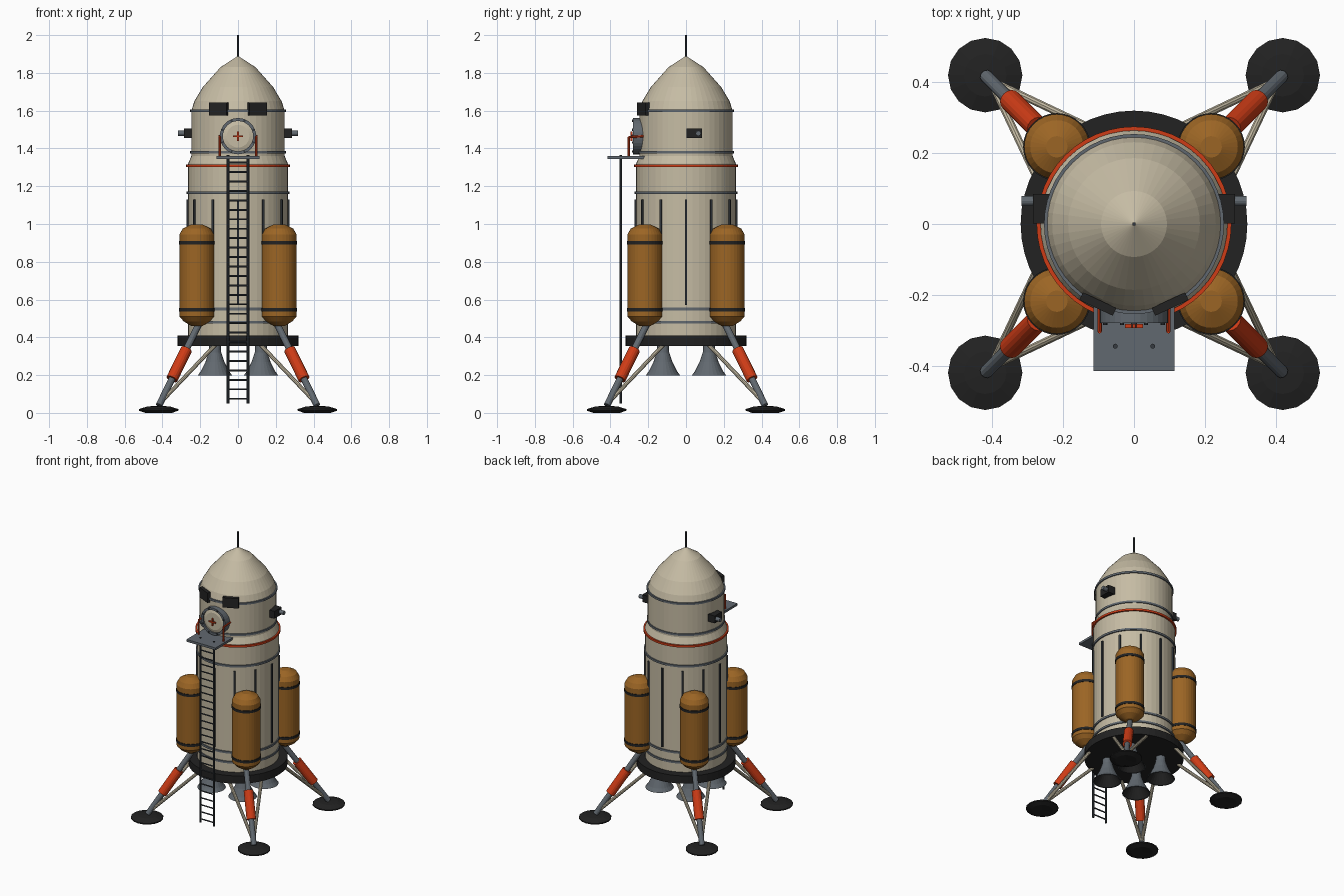
import bpy, bmesh
from math import sin, cos, pi, radians
from mathutils import Vector, Matrix

old = bpy.data.objects.get("Cube")
if old:
    bpy.data.objects.remove(old, do_unlink=True)


def material(name, r, g, b):
    m = bpy.data.materials.new(name)
    m.use_nodes = True
    m.diffuse_color = (r, g, b, 1)
    m.node_tree.nodes["Principled BSDF"].inputs["Base Color"].default_value = (r, g, b, 1)
    return m


CREAM = material("cream hull", 0.56, 0.50, 0.37)
STEEL = material("steel grey", 0.12, 0.14, 0.16)
SLATE = material("dark slate", 0.035, 0.042, 0.05)
BLACK = material("soft black", 0.016, 0.016, 0.016)
AMBER = material("amber tank", 0.33, 0.13, 0.018)
RED = material("signal red", 0.62, 0.045, 0.008)


def finish(name, bm, mat, matrix=Matrix()):
    bmesh.ops.recalc_face_normals(bm, faces=bm.faces[:])
    mesh = bpy.data.meshes.new(name)
    bm.to_mesh(mesh)
    bm.free()
    mesh.materials.append(mat)
    ob = bpy.data.objects.new(name, mesh)
    ob.matrix_world = matrix
    bpy.context.collection.objects.link(ob)
    return ob


def lathe(name, profile, mat, loc=(0, 0, 0), sides=48, turn=Matrix()):
    """Revolve (radius, height) points about z."""
    bm = bmesh.new()
    verts = [bm.verts.new((r, 0, z)) for r, z in profile]
    edges = [bm.edges.new(pair) for pair in zip(verts, verts[1:])]
    bmesh.ops.spin(bm, geom=verts + edges, cent=(0, 0, 0), axis=(0, 0, 1),
                   angle=2 * pi, steps=sides)
    bmesh.ops.remove_doubles(bm, verts=bm.verts[:], dist=0.0002)
    return finish(name, bm, mat, Matrix.Translation(loc) @ turn)


def band(name, inner, outer, z, height, mat, loc=(0, 0, 0), sides=48, turn=Matrix()):
    lo, hi = z - height / 2, z + height / 2
    loop = [(inner, lo), (outer, lo), (outer, hi), (inner, hi), (inner, lo)]
    return lathe(name, loop, mat, loc, sides, turn)


def tube(name, a, b, radius, mat, sides=12):
    a, b = Vector(a), Vector(b)
    bm = bmesh.new()
    bmesh.ops.create_cone(bm, cap_ends=True, segments=sides, radius1=radius,
                          radius2=radius, depth=(b - a).length)
    turn = (b - a).to_track_quat('Z', 'Y').to_matrix().to_4x4()
    return finish(name, bm, mat, Matrix.Translation((a + b) / 2) @ turn)


def box(name, loc, size, mat, spin=0):
    bm = bmesh.new()
    bmesh.ops.create_cube(bm, size=1)
    bmesh.ops.scale(bm, vec=size, verts=bm.verts[:])
    return finish(name, bm, mat, Matrix.Translation(loc) @ Matrix.Rotation(spin, 4, 'Z'))


# Hull with shoulder, crew section and pointed nose
lathe("hull", [(0, 0.39), (0.264, 0.39), (0.264, 1.32), (0.247, 1.36), (0.247, 1.6),
               (0.231, 1.65), (0.186, 1.725), (0.093, 1.83), (0, 1.89)], CREAM)
lathe("base_disc", [(0, 0.355), (0.32, 0.355), (0.32, 0.41), (0, 0.41)], BLACK)
tube("antenna", (0, 0, 1.87), (0, 0, 2), 0.005, SLATE, 8)

# Hull hoops
for z, r in ((0.48, 0.271), (0.55, 0.271), (1.165, 0.272), (1.38, 0.253), (1.6, 0.254)):
    band("hull_hoop", r - 0.02, r, z, 0.014, STEEL)
band("red_hoop", 0.25, 0.275, 1.308, 0.014, RED)

# Vertical seam strips round the lower hull
for i in range(12):
    a = i * pi / 6
    box("seam_strip", (0.265 * cos(a), 0.265 * sin(a), 0.85), (0.014, 0.012, 0.56), SLATE, a)

# Tanks, legs and engines, one set in each quarter
for sx in (-1, 1):
    for sy in (-1, 1):
        def at(x, y, z):
            return (sx * x, sy * y, z)

        tank = at(0.218, 0.218, 0)
        lathe("tank", [(0, 0.46), (0.03, 0.46), (0.07, 0.485), (0.092, 0.51), (0.092, 0.945),
                       (0.075, 0.975), (0.03, 0.998), (0, 0.998)], AMBER, tank, 32)
        for z in (0.545, 0.9):
            band("tank_band", 0.085, 0.095, z, 0.018, BLACK, tank, 32)

        # Leg: main strut, shock sleeve, twin braces and pad
        top, foot = Vector(at(0.205, 0.205, 0.475)), Vector(at(0.418, 0.418, 0.04))
        tube("leg_strut", top, foot, 0.018, STEEL)
        tube("leg_sleeve", top.lerp(foot, 0.32), top.lerp(foot, 0.68), 0.031, RED, 16)
        for x, y in ((0.12, 0.27), (0.27, 0.12)):
            tube("leg_brace", at(x, y, 0.36), at(0.405, 0.405, 0.06), 0.011, CREAM, 10)
        lathe("foot_pad", [(0, 0.004), (0.07, 0), (0.105, 0.012), (0.105, 0.02),
                           (0.06, 0.034), (0, 0.038)], BLACK, at(0.42, 0.42, 0), 16)

        # Engine bell, dark inside
        bell = lathe("engine_bell", [(0, 0.365), (0.03, 0.365), (0.033, 0.32), (0.05, 0.27),
                                     (0.075, 0.22), (0.092, 0.197), (0.085, 0.197),
                                     (0.045, 0.26), (0, 0.31)], STEEL, at(0.122, 0.122, 0), 24)
        bell.data.materials.append(BLACK)
        for face in bell.data.polygons:
            if face.normal.z < -0.1 and face.center.z > 0.2:
                face.material_index = 1

# Ladder
for s in (-1, 1):
    tube("ladder_rail", (s * 0.053, -0.345, 0.05), (s * 0.053, -0.345, 1.365), 0.007, SLATE, 8)
for i in range(26):
    z = 0.075 + i * 0.05
    tube("ladder_rung", (-0.053, -0.345, z), (0.053, -0.345, z), 0.005, SLATE, 6)

# Porch with handrails
box("porch", (0, -0.318, 1.352), (0.228, 0.195, 0.016), STEEL)
for s in (-1, 1):
    post = Vector((s * 0.097, -0.303, 1.46))
    tube("handrail_post", (post.x, post.y, 1.355), post, 0.006, RED, 8)
    tube("handrail_bar", post, (post.x, -0.22, 1.465), 0.006, RED, 8)

# Round hatch facing forward
forward = Matrix.Rotation(radians(90), 4, 'X')
hatch = (0, -0.2, 1.465)
lathe("hatch_door", [(0, 0), (0.085, 0), (0.085, 0.068), (0.06, 0.076), (0, 0.076)],
      CREAM, hatch, 32, forward)
band("hatch_ring", 0.08, 0.096, 0.04, 0.08, STEEL, hatch, 32, forward)
for i in range(8):
    a = (i + 0.5) * pi / 4
    x, z = 0.088 * cos(a), 1.465 + 0.088 * sin(a)
    tube("hatch_bolt", (x, -0.27, z), (x, -0.285, z), 0.006, SLATE, 8)
tube("hatch_hub", (0, -0.27, 1.465), (0, -0.292, 1.465), 0.008, SLATE)
box("handle_bar", (0, -0.288, 1.465), (0.052, 0.01, 0.008), RED)
box("handle_cross", (0, -0.288, 1.465), (0.008, 0.01, 0.052), RED)

# Front windows and side thrusters
for s in (-1, 1):
    box("window", (s * 0.102, -0.226, 1.609), (0.104, 0.024, 0.07), BLACK, s * radians(25))
    box("thruster_block", (s * 0.257, 0.043, 1.48), (0.056, 0.082, 0.052), BLACK)
    tube("thruster_nozzle", (s * 0.28, 0.065, 1.48), (s * 0.318, 0.065, 1.48), 0.014, STEEL)
